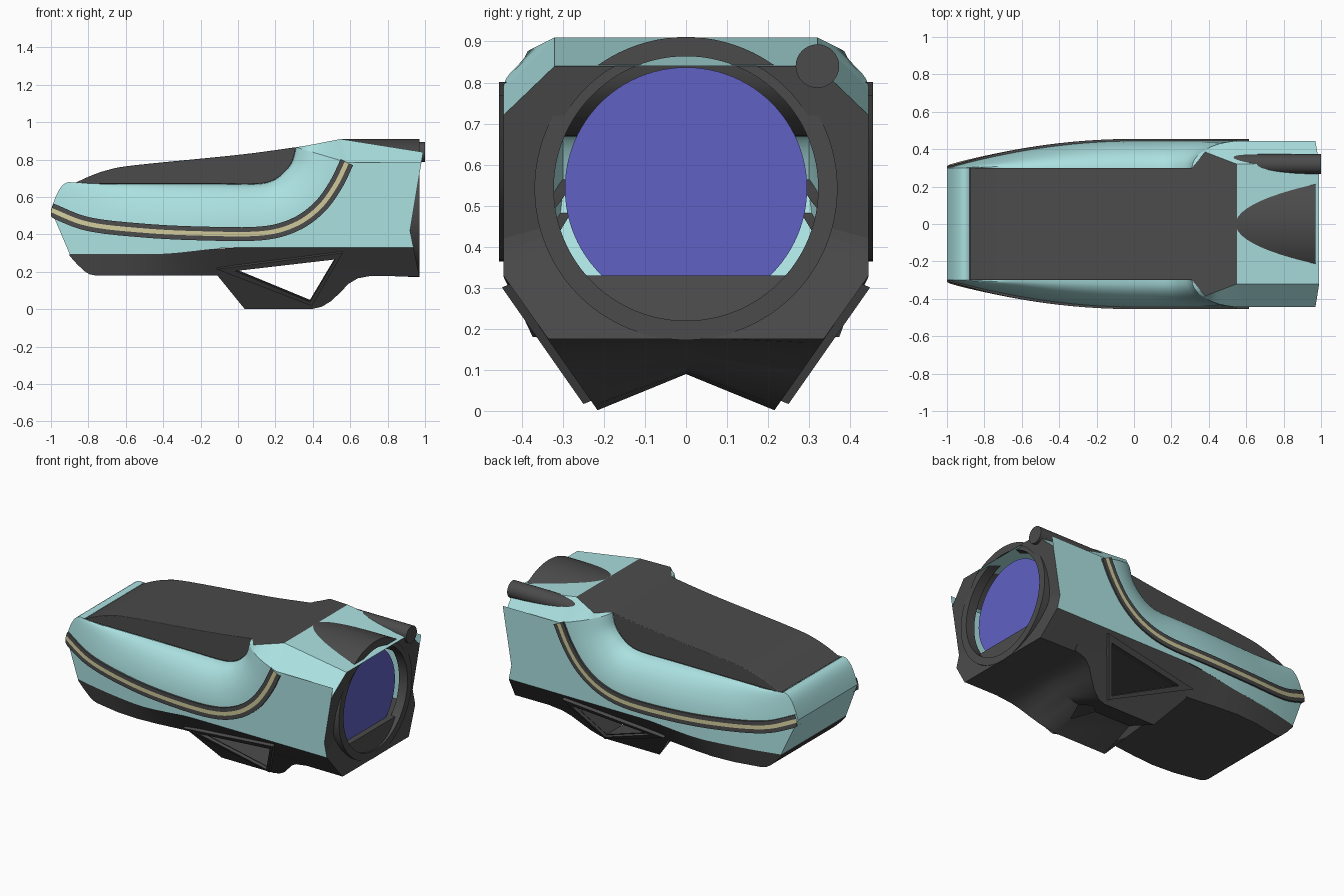
import bpy, bmesh, math
from mathutils import Vector

cube = bpy.data.objects.get("Cube")
if cube:
    bpy.data.objects.remove(cube)


def material(name, rgb):
    m = bpy.data.materials.new(name)
    m.use_nodes = True
    m.diffuse_color = (*rgb, 1)
    m.node_tree.nodes["Principled BSDF"].inputs["Base Color"].default_value = (*rgb, 1)
    return m


TEAL = material("pale_teal", (0.41, 0.75, 0.75))
DARK = material("dark_grey", (0.07, 0.07, 0.07))
CREAM = material("cream", (0.62, 0.58, 0.32))
BLUE = material("lens_blue", (0.12, 0.12, 0.56))


def finish(name, bm, mats, out=None, mirror=False, smooth=True):
    bmesh.ops.remove_doubles(bm, verts=bm.verts, dist=0.0002)
    bmesh.ops.recalc_face_normals(bm, faces=bm.faces)
    if out:  # open sheets: make the faces look outward
        if sum((f.normal.dot(Vector(out)) * f.calc_area() for f in bm.faces)) < 0:
            bmesh.ops.reverse_faces(bm, faces=bm.faces)
    me = bpy.data.meshes.new(name)
    bm.to_mesh(me)
    bm.free()
    ob = bpy.data.objects.new(name, me)
    bpy.context.collection.objects.link(ob)
    for m in mats:
        me.materials.append(m)
    if smooth:
        bpy.ops.object.select_all(action='DESELECT')
        ob.select_set(True)
        bpy.context.view_layer.objects.active = ob
        bpy.ops.object.shade_smooth_by_angle(angle=math.radians(30))
    if mirror:
        mod = ob.modifiers.new("mirror", 'MIRROR')
        mod.use_axis = (False, True, False)
    return ob


def grid(name, rows, mats, out=None, mirror=False, closed=False, caps=False, smooth=True, rule=None):
    """Skin a list of equally long point rows."""
    bm = bmesh.new()
    vs = [[bm.verts.new(p) for p in row] for row in rows]
    n = len(rows[0])
    for a, b in zip(vs, vs[1:]):
        for j in range(n if closed else n - 1):
            k = (j + 1) % n
            f = bm.faces.new((a[j], a[k], b[k], b[j]))
            f.material_index = rule(j) if rule else 0
    if caps:
        bm.faces.new(vs[0])
        bm.faces.new(vs[-1])
    return finish(name, bm, mats, out, mirror, smooth)


def spline(pts, steps=6):
    """Smooth path through the points."""
    p = [Vector(q) for q in pts]
    p = [2 * p[0] - p[1]] + p + [2 * p[-1] - p[-2]]
    res = []
    for a, b, c, d in zip(p, p[1:], p[2:], p[3:]):
        for i in range(steps):
            t = i / steps
            res.append(0.5 * (2 * b + (c - a) * t + (2 * a - 5 * b + 4 * c - d) * t ** 2
                              + (3 * b - a - 3 * c + d) * t ** 3))
    return res + [p[-2]]


def ramp(x, a, b):
    t = min(1, max(0, (x - a) / (b - a)))
    return t * t * (3 - 2 * t)


def half_width(x):
    return 0.445 - 0.145 * max(0, -x) ** 2


def sill(x):
    return 0.295 + 0.035 * ramp(x, -0.45, 0)


def rear_x(z):  # slightly folded rear plane
    return 0.92 + (0.07 * (z - 0.42) / 0.42 if z > 0.42 else 0.05 * (0.42 - z) / 0.245)


LOW = spline([(-1, .53), (-.8, .455), (-.5, .42), (-.2, .405), (.12, .405),
              (.3, .45), (.43, .54), (.52, .66), (.582, .785)])
HIGH = spline([(-.88, .67), (-.7, .67), (-.4, .67), (-.12, .67), (.1, .67),
               (.19, .69), (.25, .735), (.29, .79), (.31, .866)])

# Rounded shoulders between the stripe and the top cover
M = 10
shoulder = []
for i, (lo, hi) in enumerate(zip(LOW, HIGH)):
    row = []
    for j in range(M + 1):
        a = math.pi / 2 * j / M
        p = lo.lerp(hi, math.sin(a))
        puff = 0.028 * math.sin(2 * a) * max(0, 1 - i / 8)
        row.append((p.x - puff, 0.3 + (half_width(lo.x) - 0.3) * math.cos(a), p.y + puff))
    shoulder.append(row)
grid("shoulder", shoulder, [TEAL], (0, 1, 0), mirror=True)

# Lower side panels, tapering to the nose
panel = []
for lo in LOW:
    bx = -0.9 + (lo.x + 1) * (1.482 / 1.582)
    col = []
    for j in range(5):
        x = lo.x + (bx - lo.x) * j / 4
        col.append((x, half_width(x), lo.y + (sill(bx) - lo.y) * j / 4))
    panel.append(col)
grid("side_panel", panel, [TEAL], (0, 1, 0), mirror=True)
W = 0.445
zs = [0.785, 0.72, 0.42, 0.33]
grid("rear_side_panel", [[(.582, W, z) for z in zs], [(rear_x(z), W, z) for z in zs]],
     [TEAL], (0, 1, 0), mirror=True, smooth=False)

# Nose strip across the front end
nose = list(reversed(shoulder[0])) + panel[0][1:]
grid("nose", [[p, (p[0], -p[1], p[2])] for p in nose], [TEAL], (-1, 0, 0))

# Rear deck, its chamfers and the blend into the shoulder
deck = [(.55, .32, .91), (rear_x(.84), .32, .84)]
grid("rear_deck", [[p, (p[0], -p[1], p[2])] for p in deck], [TEAL], (0, 0, 1), smooth=False)
grid("deck_chamfer", [deck, [(.582, W, .785), (rear_x(.72), W, .72)]], [TEAL],
     (0, 1, 1), mirror=True, smooth=False)
A, B, C = Vector(deck[0]), Vector((.38, .385, .877)), Vector((.31, .3, .866))
rim = [A.lerp(B, j / 6) if j < 6 else B.lerp(C, (j - 6) / 4) for j in range(M + 1)]
grid("deck_blend", [shoulder[-1], rim], [TEAL], (0, 1, 1), mirror=True)

# Dark top cover with softened edges, and its flared rear end
top = spline([(-.88, .67), (-.8, .708), (-.7, .743), (-.55, .77), (0, .825), (.31, .866)], 5)
outline = top + list(reversed(HIGH))[1:-1]
cover = grid("top_cover", [[(p.x, y, p.y) for p in outline] for y in (-.3, .3)], [DARK],
             closed=True, caps=True)
bev = cover.modifiers.new("soft_edge", 'BEVEL')
bev.width, bev.segments, bev.limit_method, bev.angle_limit = 0.014, 3, 'ANGLE', math.radians(60)
grid("top_cover_flare", [[(x, y, z), (x, -y, z)] for x, y, z in
     [(.28, .285, .862), tuple(C), tuple(B), tuple(A)]], [DARK], (0, 0, 1))

# Raised three-band stripe along each side
bands = [(-.037, -.03), (-.037, .01), (-.012, .01), (.012, .01), (.037, .01), (.037, -.03)]
rows = []
for i, p in enumerate(LOW):
    d = (LOW[min(i + 1, len(LOW) - 1)] - LOW[max(i - 1, 0)]).normalized()
    rows.append([(max(-1, p.x - d.y * o), half_width(p.x) + h, p.y + d.x * o) for o, h in bands])
grid("side_stripe", rows, [DARK, CREAM], (0, 1, 0), mirror=True, rule=lambda j: int(j == 2))

# Belly: solid lower hull
belly = []
for x, z in [(-.9, .285), (-.86, .24), (-.82, .203), (-.795, .187), (-.76, .18), (-.6, .18),
             (-.45, .18), (-.3, .18), (-.15, .18), (0, .18), (.4, .18), (.97, .175)]:
    w = half_width(x)
    b = w - (0.03 + 0.08 * ramp(x, -0.6, 0)) * (sill(x) - z) / (sill(x) - 0.18)
    xt = rear_x(.33) if x > 0.9 else x
    belly.append([(xt, w, sill(x)), (x, b, z), (x, -b, z), (xt, -w, sill(x))])
belly = grid("belly", belly, [DARK], closed=True, caps=True)


# Keel block with a grooved underside
def flank(z):
    return 0.445 - (0.33 - z) * 0.7


keel = []
for x, z in [(-.11, .18), (.035, .002), (.4, .002), (.45, .014), (.5, .045), (.55, .093),
             (.59, .135), (.64, .165), (.72, .18)]:
    mid = z + 0.088 * (0.18 - z) / 0.178
    keel.append([(x, flank(.21), .21), (x, flank(z), z), (x, 0, mid),
                 (x, -flank(z), z), (x, -flank(.21), .21)])
keel = grid("keel", keel, [DARK], closed=True, caps=True)

# Triangular opening through keel and belly, with raised frames
hole = [(-.015, .215), (.52, .277), (.385, .05)]
outer = [(-.115, .225), (.56, .312), (.395, .028)]
cutter = grid("opening_cutter", [[(x, y, z) for x, z in hole] for y in (-.7, .7)], [DARK],
              closed=True, caps=True, smooth=False)
cutter.hide_render = True
cutter.hide_set(True)
for ob in (belly, keel):
    mod = ob.modifiers.new("opening", 'BOOLEAN')
    mod.operation, mod.object, mod.solver = 'DIFFERENCE', cutter, 'EXACT'
frame = [[(x, flank(z) + dy, z + dz) for x, z in tri] for tri, dy, dz in
         [(outer, -.01, 0), (outer, .016, -.011), (hole, .016, -.011), (hole, -.03, 0)]]
grid("opening_frame", frame, [DARK], (0, 1, -1), mirror=True, closed=True, smooth=False)


# Lens housing: hood, ring, rear plate, lens
CZ, R, RI = 0.542, 0.369, 0.322


def around(x, r, angles):
    return [(x, r * math.sin(a), CZ + r * math.cos(a)) for a in angles]


full = [math.tau * i / 96 for i in range(96)]
arc = [math.radians(-66 + 132 * i / 40) for i in range(41)]
grid("lens_hood", [around(.55, R, arc), around(.95, R, arc)], [DARK], (0, 0, 1))
grid("lens_ring", [around(x, r, full) for x, r in
     [(.91, RI), (.91, R), (.97, R), (.97, RI), (.91, RI)]], [DARK], closed=True)
corners = [(s * y, z) for s in (1, -1) for y, z in
           [(.32, .84), (W, .72), (W, .42), (W, .33), (.335, .175)]]
angles = sorted(full + [math.atan2(y, z - CZ) % math.tau for y, z in corners])


def plate_radius(a):  # distance from the lens axis to the hull outline
    y, z = abs(math.sin(a)), math.cos(a)
    limits = [((1, 0), W), ((0, 1), .84 - CZ), ((0, -1), CZ - .175),
              ((.12, .125), .12 * W + .125 * (.72 - CZ)),
              ((.155, -.11), .155 * W - .11 * (.33 - CZ))]
    return min(d / (n[0] * y + n[1] * z) for n, d in limits if n[0] * y + n[1] * z > 1e-6)


plate = []
for a in angles:
    edge = max(plate_radius(a), 0.345) if math.cos(a) < 0.6 else max(plate_radius(a), 0.296)
    pts = [(r * math.sin(a), CZ + r * math.cos(a)) for r in (min(0.345, edge), edge)]
    plate.append([(rear_x(z), y, z) for y, z in pts])
grid("rear_plate", plate + plate[:1], [DARK], (1, 0, 0), smooth=False)

bm = bmesh.new()
bm.faces.new([bm.verts.new(p) for p in around(.9, .295, full)])
finish("lens", bm, [BLUE], (1, 0, 0), smooth=False)

# Small tube on the left shoulder of the deck
ring = [math.tau * i / 32 for i in range(32)]
grid("side_tube", [[(x, .32 + .053 * math.sin(a), .84 + .053 * math.cos(a)) for a in ring]
     for x in (.52, 1)], [DARK], closed=True, caps=True)
